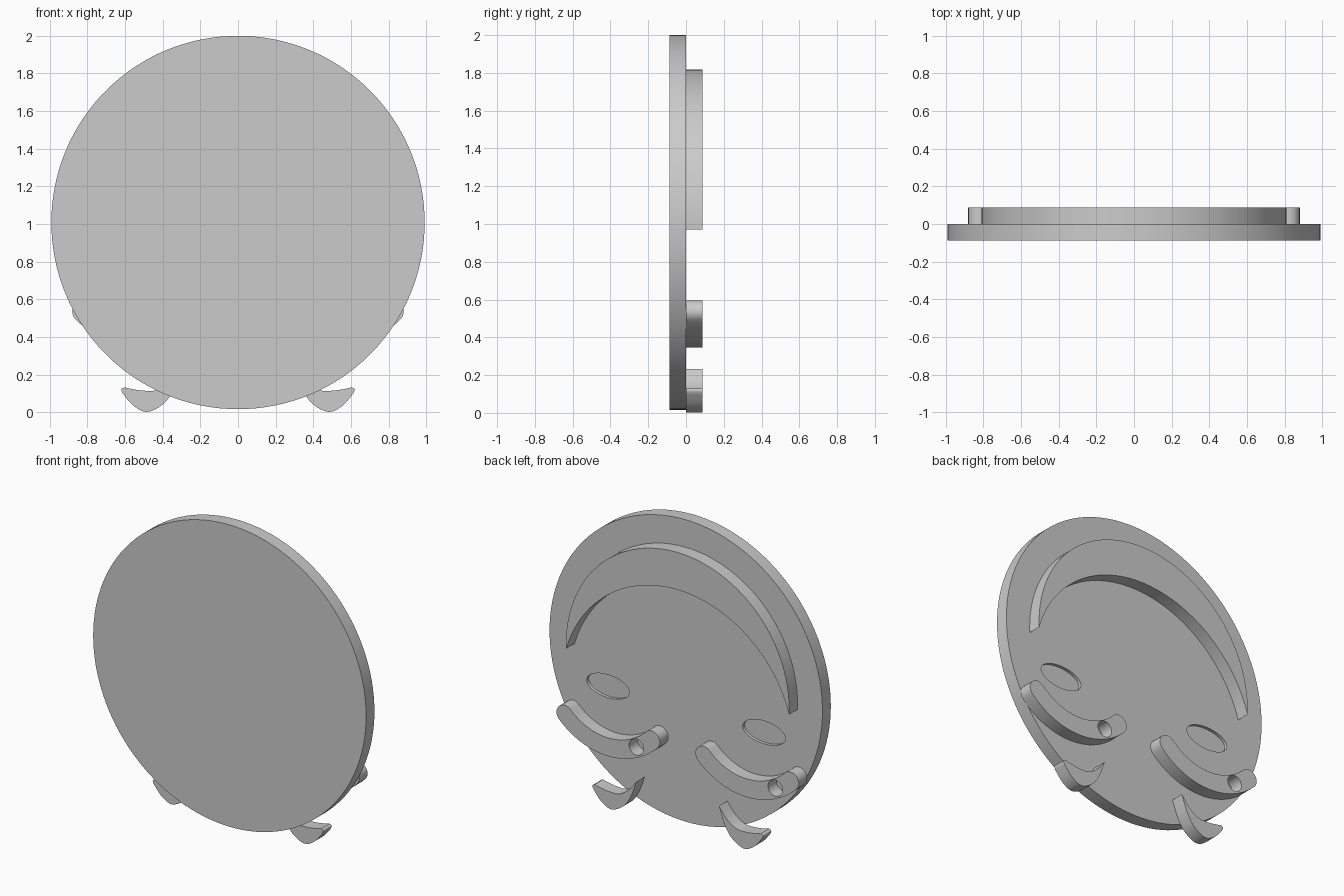
import bpy, bmesh
from math import sin, cos, pi, radians

cube = bpy.data.objects.get("Cube")
if cube:
    bpy.data.objects.remove(cube, do_unlink=True)

grey = bpy.data.materials.new("plain_grey")
grey.use_nodes = True
grey.diffuse_color = (0.6, 0.6, 0.6, 1)
grey.node_tree.nodes["Principled BSDF"].inputs["Base Color"].default_value = (0.6, 0.6, 0.6, 1)

THICK = 0.087


def arc(cx, cz, rx, rz, start, end, n):
    """Points on an elliptical arc in the XZ plane, angles in degrees."""
    angles = [radians(start + (end - start) * i / n) for i in range(n + 1)]
    return [(cx + rx * cos(a), cz + rz * sin(a)) for a in angles]


def ellipse(cx, cz, rx, rz, n):
    return arc(cx, cz, rx, rz, 0, 360, n)[:-1]


def spline(pts, steps=6):
    """Smooth open curve through the given points."""
    ext = [pts[0]] + pts + [pts[-1]]
    out = []
    for p0, p1, p2, p3 in zip(ext, ext[1:], ext[2:], ext[3:]):
        for i in range(steps):
            t = i / steps
            out.append(tuple(
                b + t * (c - a) / 2
                + t * t * (a - 2.5 * b + 2 * c - d / 2)
                + t ** 3 * (3 * b - a - 3 * c + d) / 2
                for a, b, c, d in zip(p0, p1, p2, p3)))
    return out + [pts[-1]]


def prism(name, outline, y0, y1):
    bm = bmesh.new()
    face = bm.faces.new([bm.verts.new((x, y0, z)) for x, z in outline])
    new = bmesh.ops.extrude_face_region(bm, geom=[face])["geom"]
    for v in new:
        if isinstance(v, bmesh.types.BMVert):
            v.co.y = y1
    bmesh.ops.recalc_face_normals(bm, faces=bm.faces)
    mesh = bpy.data.meshes.new(name)
    bm.to_mesh(mesh)
    bm.free()
    mesh.materials.append(grey)
    obj = bpy.data.objects.new(name, mesh)
    bpy.context.collection.objects.link(obj)
    return obj


def activate(obj):
    bpy.ops.object.select_all(action='DESELECT')
    obj.select_set(True)
    bpy.context.view_layer.objects.active = obj


def cut(obj, outline, y0, y1):
    cutter = prism("cutter", outline, y0, y1)
    cutter.hide_render = True
    mod = obj.modifiers.new("cut", 'BOOLEAN')
    mod.operation, mod.solver, mod.object = 'DIFFERENCE', 'EXACT', cutter
    activate(obj)
    bpy.ops.object.modifier_apply(modifier=mod.name)
    bpy.data.objects.remove(cutter, do_unlink=True)


# Round plate with two shallow oval recesses in its back
plate = prism("round_plate", ellipse(0, 1.008, 0.992, 0.992, 128), -THICK, 0)
for side in (-1, 1):
    cut(plate, ellipse(side * 0.567, 0.755, 0.155, 0.075, 48), -0.02, 0.05)
parts = [plate]

# Raised crescent
outer = arc(0, 1.008, 0.811, 0.811, -2.7, 182.7, 64)
inner = arc(0, 0.727, 0.846, 0.846, 163.3, 16.7, 48)
parts.append(prism("crescent", outer + inner[1:-1], 0, THICK))

# Curved bars with round ends, each with a hole near the same end
RAD, HALF, SPAN = 0.447, 0.06, 45
for label, cx in (("left", 0.505), ("right", -0.505)):
    cz = 0.852
    lo, hi = 270 - SPAN, 270 + SPAN
    ends = [(cx + RAD * cos(radians(a)), cz + RAD * sin(radians(a))) for a in (lo, hi)]
    outline = arc(cx, cz, RAD + HALF, RAD + HALF, lo, hi, 32)
    outline += arc(*ends[1], HALF, HALF, hi, hi + 180, 12)[1:-1]
    outline += arc(cx, cz, RAD - HALF, RAD - HALF, hi, lo, 32)
    outline += arc(*ends[0], HALF, HALF, lo + 180, lo + 360, 12)[1:-1]
    bar = prism(label + "_curved_bar", outline, 0, THICK)
    cut(bar, ellipse(cx - 0.205, 0.46, 0.053, 0.053, 32), -0.05, 0.2)
    parts.append(bar)

# Mirrored leaf-shaped feet
lower = spline([(0.30, 0.232), (0.34, 0.125), (0.395, 0.045), (0.48, 0.002),
                (0.55, 0.03), (0.605, 0.09), (0.62, 0.12), (0.605, 0.132)])
upper = spline([(0.605, 0.132), (0.52, 0.116), (0.43, 0.117), (0.36, 0.16), (0.30, 0.232)])
for label, side in (("left", 1), ("right", -1)):
    outline = [(side * x, z) for x, z in lower + upper[1:-1]]
    parts.append(prism(label + "_foot", outline, 0, THICK))

for part in parts:
    activate(part)
    bpy.ops.object.shade_smooth_by_angle(angle=radians(35))
